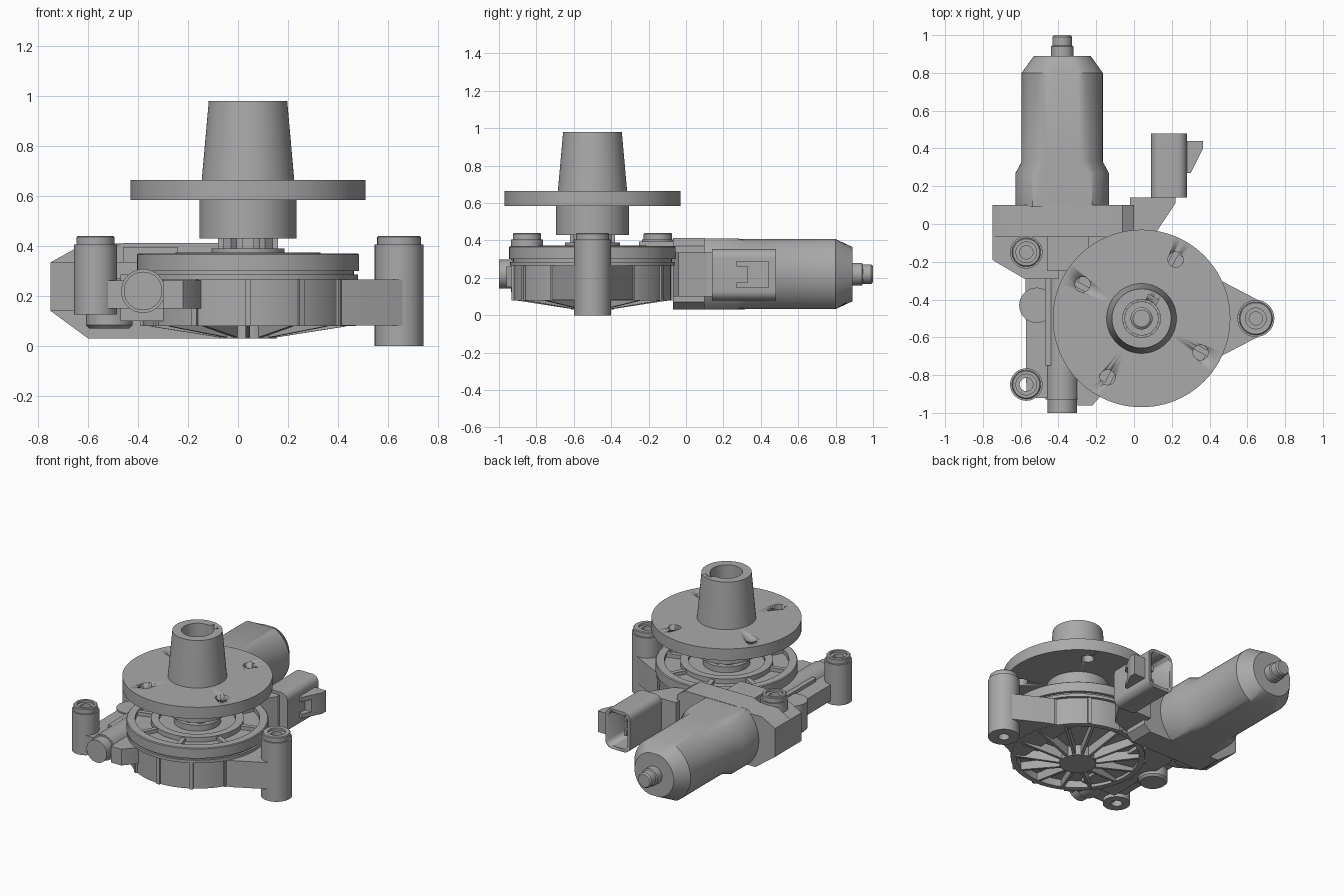
import bpy, bmesh
from math import sin, cos, pi, radians
from mathutils import Vector, Matrix

if "Cube" in bpy.data.objects:
    bpy.data.objects.remove(bpy.data.objects["Cube"], do_unlink=True)

grey = bpy.data.materials.new("plain grey")
grey.use_nodes = True
grey.diffuse_color = (0.4, 0.4, 0.4, 1)
grey.node_tree.nodes["Principled BSDF"].inputs["Base Color"].default_value = (0.4, 0.4, 0.4, 1)

HX, HY = 0.04, -0.5      # hub axis
MX, MZ = -0.38, 0.22     # motor and worm axis


def finish(name, bm):
    bmesh.ops.remove_doubles(bm, verts=bm.verts, dist=1e-5)
    bmesh.ops.recalc_face_normals(bm, faces=bm.faces)
    me = bpy.data.meshes.new(name)
    bm.to_mesh(me)
    bm.free()
    me.materials.append(grey)
    ob = bpy.data.objects.new(name, me)
    bpy.context.collection.objects.link(ob)
    bpy.ops.object.select_all(action='DESELECT')
    ob.select_set(True)
    bpy.context.view_layer.objects.active = ob
    bpy.ops.object.shade_smooth_by_angle(angle=radians(30))
    return ob


def lathe(name, profile, at, axis='Z', closed=False, n=64):
    """Turn (radius, height) points about a z or y axis placed at a point."""
    bm = bmesh.new()
    vs = [bm.verts.new((r, 0, h)) for r, h in profile]
    es = [bm.edges.new(p) for p in zip(vs, vs[1:])]
    if closed:
        es.append(bm.edges.new((vs[-1], vs[0])))
    bmesh.ops.spin(bm, geom=vs + es, cent=(0, 0, 0), axis=(0, 0, 1),
                   dvec=(0, 0, 0), angle=2 * pi, steps=n, use_duplicate=False)
    if axis == 'Y':
        bmesh.ops.rotate(bm, verts=bm.verts, matrix=Matrix.Rotation(-pi / 2, 3, 'X'))
    bmesh.ops.translate(bm, verts=bm.verts, vec=at)
    return finish(name, bm)


def loft(name, sections):
    """Skin matching rings of points and cap both ends."""
    bm = bmesh.new()
    rings = [[bm.verts.new(p) for p in s] for s in sections]
    for a, b in zip(rings, rings[1:]):
        for i in range(len(a)):
            j = (i + 1) % len(a)
            bm.faces.new((a[i], a[j], b[j], b[i]))
    bm.faces.new(rings[0])
    bm.faces.new(rings[-1])
    return finish(name, bm)


def slab(name, pts, lo, hi):
    return loft(name, [[(x, y, z) for x, y in pts] for z in (lo, hi)])


def slab_y(name, pts, lo, hi):
    return loft(name, [[(x, y, z) for x, z in pts] for y in (lo, hi)])


def rect(x0, x1, y0, y1):
    return [(x0, y0), (x1, y0), (x1, y1), (x0, y1)]


def rounded(x0, x1, y0, y1, r, n=6):
    pts = []
    corners = [(x1 - r, y1 - r), (x0 + r, y1 - r), (x0 + r, y0 + r), (x1 - r, y0 + r)]
    for k, (cx, cy) in enumerate(corners):
        for i in range(n + 1):
            a = (k + i / n) * pi / 2
            pts.append((cx + r * cos(a), cy + r * sin(a)))
    return pts


def cut(ob, cutters):
    bpy.context.view_layer.objects.active = ob
    for c in cutters:
        m = ob.modifiers.new("cut", 'BOOLEAN')
        m.operation, m.solver, m.object = 'DIFFERENCE', 'EXACT', c
        bpy.ops.object.modifier_apply(modifier=m.name)
        bpy.data.objects.remove(c, do_unlink=True)


def spokes(name, count, outline, width, turn=0.0):
    """Radial ribs about the hub, from an outline in (radius, height)."""
    bm = bmesh.new()
    for k in range(count):
        rot = Matrix.Translation((HX, HY, 0)) @ Matrix.Rotation(turn + 2 * pi * k / count, 4, 'Z')
        sides = [[bm.verts.new(rot @ Vector((r, s * width / 2, z))) for r, z in outline]
                 for s in (-1, 1)]
        for i in range(len(outline)):
            j = (i + 1) % len(outline)
            bm.faces.new((sides[0][i], sides[0][j], sides[1][j], sides[1][i]))
        bm.faces.new(sides[0])
        bm.faces.new(sides[1])
    return finish(name, bm)


# Drive hub: stepped collar, flange and tapered sleeve with a keyed bore
hub = lathe("drive_hub", [(0.1, 0.43), (0.195, 0.43), (0.195, 0.585), (0.47, 0.585), (0.47, 0.665),
                          (0.185, 0.665), (0.157, 0.98), (0.1, 0.98)], (HX, HY, 0), closed=True, n=96)
holes = []
for k in range(4):
    a = radians(60 + 90 * k)
    holes.append(lathe("hole_cutter", [(0, 0.5), (0.04, 0.5), (0.04, 0.75), (0, 0.75)],
                       (HX + 0.36 * cos(a), HY + 0.36 * sin(a), 0), n=24))
key = slab("key_cutter", rect(0.05, 0.13, -0.03, 0.03), 0.6, 1.1)
key.matrix_world = Matrix.Translation((HX, HY, 0)) @ Matrix.Rotation(radians(60), 4, 'Z')
bpy.context.view_layer.update()
cut(hub, holes + [key])

# Output shaft with splines under the hub
lathe("output_shaft", [(0, 0.34), (0.147, 0.34), (0.147, 0.39), (0.09, 0.39), (0.09, 0.44),
                       (0.058, 0.44), (0.058, 0.52), (0.045, 0.53), (0, 0.53)], (HX, HY, 0))
spokes("shaft_splines", 8, [(0.08, 0.38), (0.12, 0.38), (0.12, 0.432), (0.08, 0.432)], 0.045)

# Round gear housing, dished underneath and grooved on top
lathe("gear_housing", [(0, 0.03), (0.115, 0.03), (0.115, 0.1), (0.385, 0.13), (0.385, 0.08), (0.42, 0.08),
                       (0.42, 0.265), (0.44, 0.265), (0.44, 0.285), (0.425, 0.285), (0.425, 0.3),
                       (0.445, 0.3), (0.445, 0.365), (0.44, 0.37), (0.39, 0.37), (0.39, 0.34),
                       (0.29, 0.34), (0.29, 0.373), (0.24, 0.373), (0.24, 0.35), (0, 0.35)], (HX, HY, 0), n=96)
spokes("cover_ribs", 8, [(0.28, 0.335), (0.4, 0.335), (0.4, 0.365), (0.28, 0.365)], 0.03, 0.3)
spokes("base_ribs", 14, [(0.1, 0.032), (0.4, 0.078), (0.4, 0.14), (0.1, 0.11)], 0.018, pi / 14 * 3)
spokes("side_ribs", 12, [(0.4, 0.08), (0.432, 0.08), (0.432, 0.27), (0.4, 0.27)], 0.022, pi / 6)


# Screw bosses with through holes
def boss(name, x, y, r, low):
    lathe(name, [(0.035, low), (r, low), (r, 0.405), (r - 0.01, 0.405), (r - 0.01, 0.435), (r - 0.015, 0.44),
                 (0.055, 0.44), (0.055, 0.425), (0.035, 0.425)], (x, y, 0), closed=True, n=40)


boss("left_boss", 0.645, -0.5, 0.098, 0.0)
boss("front_right_boss", -0.57, -0.85, 0.086, 0.125)
boss("back_right_boss", -0.57, -0.15, 0.086, 0.125)

# Arm to the left boss
slab("boss_arm", [(0.3, -0.24), (0.46, -0.3), (0.69, -0.42), (0.69, -0.58), (0.46, -0.7), (0.3, -0.76)],
     0.082, 0.265)

# Worm housing beside the gear, with its end cap, web and side knob
lathe("worm_tube", [(0, -1.0), (0.077, -1.0), (0.077, -0.93), (0.088, -0.93), (0.088, -0.05), (0, -0.05)],
      (MX, 0, MZ), 'Y', n=40)
slab("worm_web", [(-0.57, -0.92), (-0.3, -0.92), (-0.3, -0.96), (-0.22, -0.96), (-0.15, -0.88),
                  (-0.05, -0.5), (-0.05, -0.05), (-0.575, -0.05)], 0.15, 0.262)
slab("worm_cover", rect(-0.46, -0.24, -0.25, -0.05), 0.1, 0.395)
slab("worm_side", rect(-0.47, -0.2, -0.75, -0.2), 0.1, 0.285)
lathe("side_knob", [(0, 0.07), (0.08, 0.07), (0.093, 0.083), (0.093, 0.27), (0, 0.27)],
      (-0.515, -0.43, 0), n=40)

# Motor mounting block with chamfered corners
slab_y("mount_block", [(-0.75, 0.14), (-0.6, 0.03), (-0.05, 0.03), (0, 0.07), (0, 0.37), (-0.06, 0.412),
                       (-0.46, 0.412), (-0.52, 0.39), (-0.65, 0.39), (-0.75, 0.335)], -0.07, 0.1)
slab("mount_lug", [(-0.75, -0.06), (-0.75, -0.19), (-0.58, -0.29), (-0.4, -0.29), (-0.4, -0.06)], 0.14, 0.335)


# Motor can: a flattened cylinder with a shoulder and tapered end
def can_ring(y, r, flat, n=64):
    return [(MX + r * cos(2 * pi * i / n), y, MZ + max(-flat, min(flat, r * sin(2 * pi * i / n))))
            for i in range(n)]


loft("motor_can", [can_ring(*s) for s in [(0.09, 0.247, 0.19), (0.27, 0.247, 0.19), (0.33, 0.215, 0.187),
                                          (0.8, 0.215, 0.187), (0.89, 0.15, 0.145)]])
lathe("motor_bearing", [(0, 0.88), (0.06, 0.88), (0.06, 0.94), (0.052, 0.945), (0.052, 0.99),
                        (0.044, 1.0), (0, 1.0)], (MX, 0, MZ), 'Y', n=40)

# Electrical connector: open shell, neck, latch and contacts
shell = slab_y("connector_shell", rounded(0.09, 0.28, 0.08, 0.355, 0.05), 0.14, 0.48)
cut(shell, [slab_y("cavity_cutter", rounded(0.112, 0.258, 0.102, 0.333, 0.035), 0.22, 0.6)])
slab("connector_neck", [(-0.02, 0.14), (0.22, 0.14), (0.22, 0.11), (0.12, -0.04), (-0.02, -0.09)], 0.1, 0.335)
for i, (z0, z1) in enumerate([(0.145, 0.175), (0.26, 0.29)]):
    slab("latch_side_%d" % (i + 1), [(0.27, 0.27), (0.3, 0.27), (0.365, 0.4), (0.365, 0.44), (0.27, 0.44)], z0, z1)
slab("latch_bridge", [(0.27, 0.33), (0.33, 0.33), (0.365, 0.4), (0.365, 0.44), (0.27, 0.44)], 0.17, 0.265)
for i in range(2):
    z = 0.17 + 0.1 * i
    slab("contact_%d" % (i + 1), rect(0.175, 0.195, 0.2, 0.4), z - 0.02, z + 0.02)
